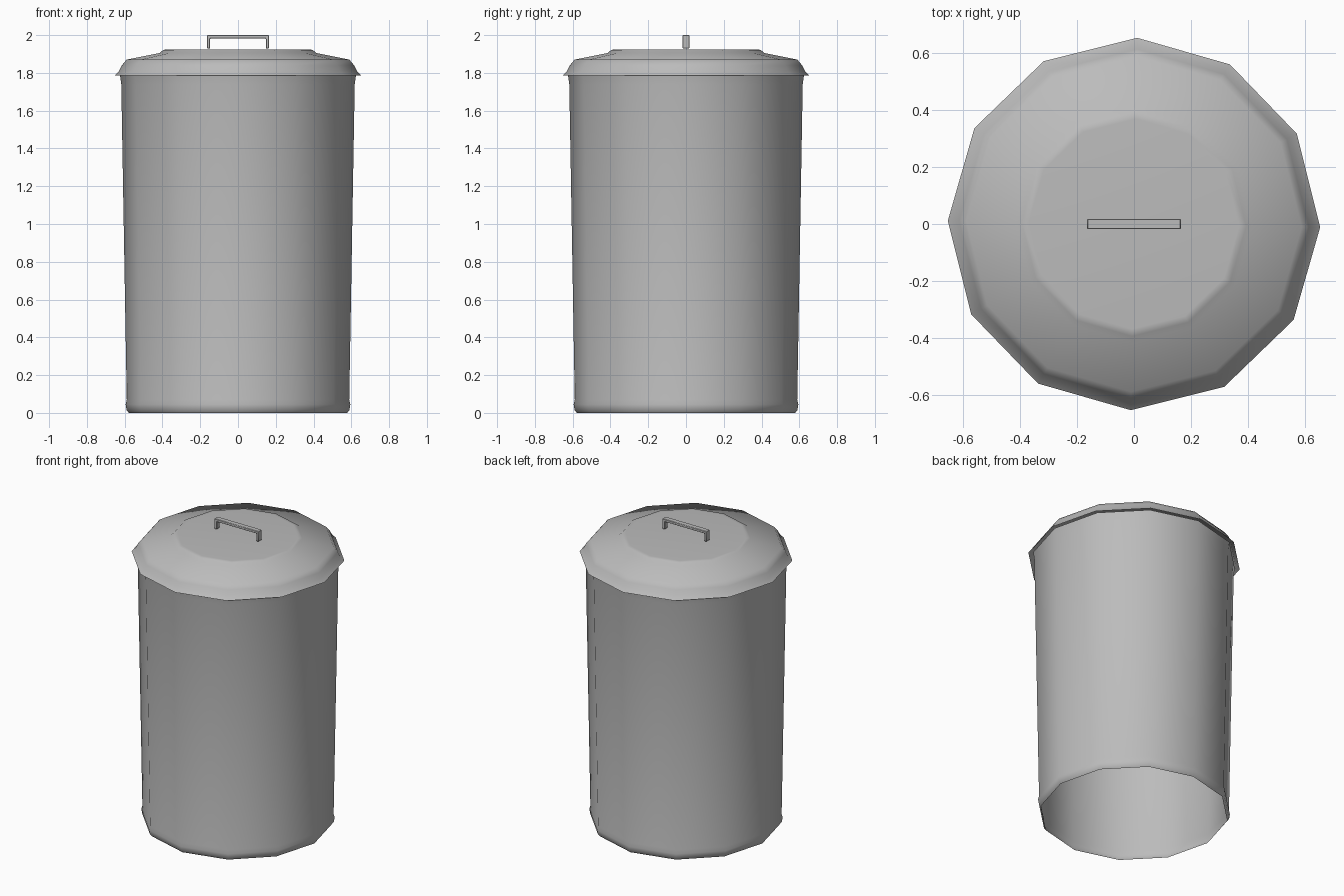
import bpy
import bmesh
from math import cos, sin, pi, radians

SIDES = 12
TURN = radians(-1)

cube = bpy.data.objects.get("Cube")
if cube:
    bpy.data.objects.remove(cube, do_unlink=True)

# One plain metal colour
grey = bpy.data.materials.new("grey_metal")
grey.use_nodes = True
colour = (0.5, 0.5, 0.5, 1)
grey.diffuse_color = colour
grey.node_tree.nodes["Principled BSDF"].inputs["Base Color"].default_value = colour


def finish(name, bm, angle):
    mesh = bpy.data.meshes.new(name)
    bm.to_mesh(mesh)
    bm.free()
    mesh.materials.append(grey)
    obj = bpy.data.objects.new(name, mesh)
    bpy.context.collection.objects.link(obj)
    bpy.ops.object.select_all(action="DESELECT")
    obj.select_set(True)
    bpy.context.view_layer.objects.active = obj
    bpy.ops.object.shade_smooth_by_angle(angle=radians(angle))
    return obj


def turned(name, profile, capped=False):
    """Sweep a (radius, height) profile, bottom to top, round the z axis."""
    bm = bmesh.new()
    angles = [TURN + 2 * pi * i / SIDES for i in range(SIDES)]
    rings = [[bm.verts.new((r * cos(a), r * sin(a), z)) for a in angles]
             for r, z in profile]
    for low, high in zip(rings, rings[1:]):
        for i in range(SIDES):
            j = (i + 1) % SIDES
            bm.faces.new((low[i], low[j], high[j], high[i]))
    if capped:
        bm.faces.new(rings[-1])
    return finish(name, bm, 60)


# Tapered shell, open underneath, with a small rolled foot
turned("bin_body", [(0.578, 0), (0.59, 0.015), (0.595, 0.045), (0.589, 0.07),
                    (0.618, 1.74), (0.625, 1.79)])

# Domed lid with flared rim and raised flat top
turned("lid", [(0.655, 1.785), (0.63, 1.81), (0.615, 1.84), (0.59, 1.87),
               (0.415, 1.905), (0.395, 1.922), (0.37, 1.924)], capped=True)

# Square-section bracket handle: arch outline extruded in depth
half, depth, bar = 0.165, 0.018, 0.018
foot, top = 1.93, 2.0
inner = half - bar
outline = [(-half, foot), (-inner, foot), (-inner, top - bar), (inner, top - bar),
           (inner, foot), (half, foot), (half, top), (-half, top)]
bm = bmesh.new()
face = bm.faces.new([bm.verts.new((x, -depth, z)) for x, z in outline])
grown = bmesh.ops.extrude_face_region(bm, geom=[face])["geom"]
bmesh.ops.translate(bm, vec=(0, 2 * depth, 0),
                    verts=[v for v in grown if isinstance(v, bmesh.types.BMVert)])
bmesh.ops.recalc_face_normals(bm, faces=bm.faces)
handle = finish("lid_handle", bm, 30)
bevel = handle.modifiers.new("soft_edges", "BEVEL")
bevel.width = 0.003
bevel.segments = 1
